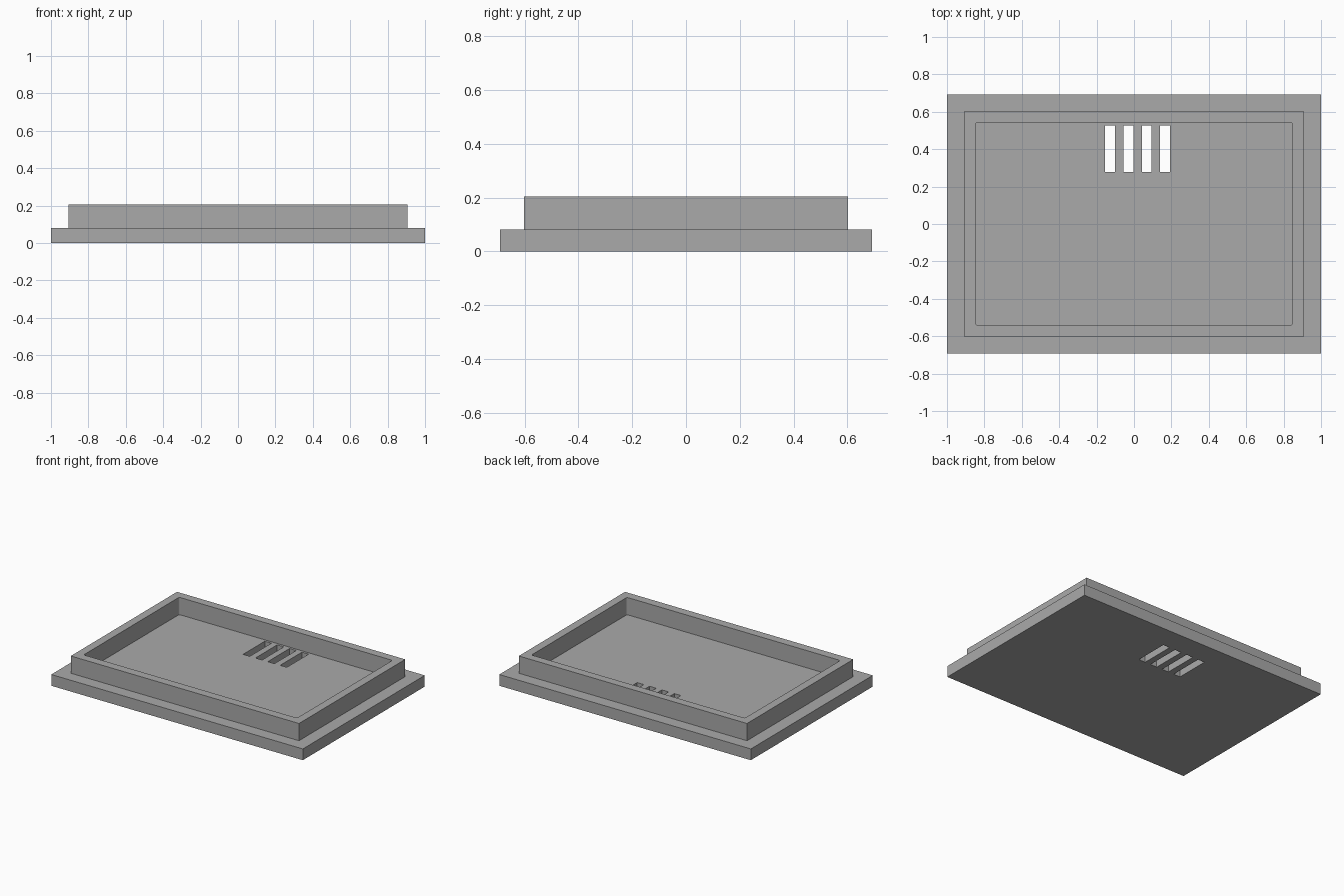
import bpy
import bmesh

old = bpy.data.objects.get("Cube")
if old:
    bpy.data.objects.remove(old, do_unlink=True)

grey = bpy.data.materials.new("plain_grey")
grey.use_nodes = True
colour = (0.4, 0.4, 0.4, 1)
grey.diffuse_color = colour
grey.node_tree.nodes["Principled BSDF"].inputs["Base Color"].default_value = colour


def box(name, x, y, z, corner=0):
    """Box from (min, max) ranges, with optional rounded upright edges."""
    bm = bmesh.new()
    bmesh.ops.create_cube(bm, size=1)
    for v in bm.verts:
        v.co = [lo + (c + 0.5) * (hi - lo) for c, (lo, hi) in zip(v.co, (x, y, z))]
    if corner:
        upright = [e for e in bm.edges
                   if abs(e.verts[0].co.z - e.verts[1].co.z) > 0.01]
        bmesh.ops.bevel(bm, geom=upright, offset=corner, segments=3,
                        profile=0.5, affect='EDGES')
    mesh = bpy.data.meshes.new(name)
    bm.to_mesh(mesh)
    bm.free()
    mesh.materials.append(grey)
    obj = bpy.data.objects.new(name, mesh)
    bpy.context.collection.objects.link(obj)
    return obj


def combine(target, other, operation):
    """Apply a boolean and discard the helper."""
    mod = target.modifiers.new(operation, 'BOOLEAN')
    mod.operation = operation
    mod.solver = 'EXACT'
    mod.object = other
    other.hide_render = True
    bpy.context.view_layer.objects.active = target
    bpy.ops.object.modifier_apply(modifier=mod.name)
    bpy.data.objects.remove(other, do_unlink=True)


base_top, rim_top = 0.081, 0.205

# Wide base plate with a raised block on top
tray = box("vented_tray", (-1, 1), (-0.692, 0.692), (0, base_top))
block = box("rim_block", (-0.907, 0.907), (-0.603, 0.603), (base_top / 2, rim_top))
combine(tray, block, 'UNION')

# Hollow out the block to leave a rim with slightly rounded inner corners
cavity = box("cavity", (-0.848, 0.848), (-0.541, 0.543), (base_top, 0.3), corner=0.012)
combine(tray, cavity, 'DIFFERENCE')

# Four vent slots through the floor near the back
for i in range(4):
    left = -0.155 + i * 0.0983
    slot = box("slot", (left, left + 0.053), (0.279, 0.526), (-0.1, 0.3))
    combine(tray, slot, 'DIFFERENCE')
